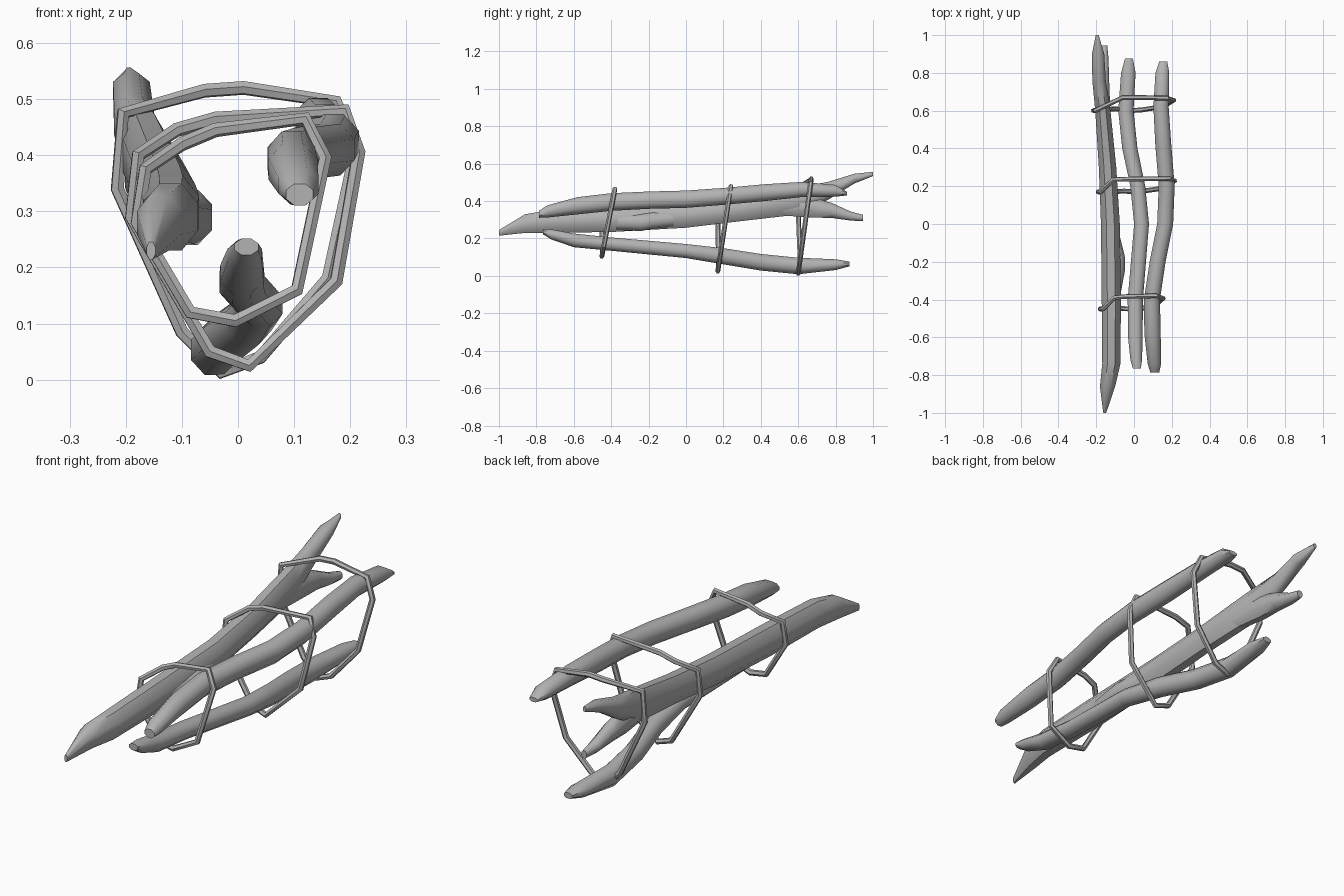
import bpy
import bmesh
import math
from mathutils import Vector

default_cube = bpy.data.objects.get("Cube")
if default_cube:
    bpy.data.objects.remove(default_cube, do_unlink=True)

# One plain grey for everything
grey = bpy.data.materials.new("weathered grey")
grey.use_nodes = True
grey.diffuse_color = (0.45, 0.45, 0.45, 1)
grey.node_tree.nodes["Principled BSDF"].inputs["Base Color"].default_value = grey.diffuse_color

SIDES = 8


def smooth(obj, degrees):
    bpy.ops.object.select_all(action="DESELECT")
    obj.select_set(True)
    bpy.context.view_layer.objects.active = obj
    bpy.ops.object.shade_smooth_by_angle(angle=math.radians(degrees))


def make_log(name, stations):
    """Loft eight-sided sections along y; each station is x, y, z, half width, half height."""
    bm = bmesh.new()
    rings = []
    for x, y, z, width, height in stations:
        ring = []
        for i in range(SIDES):
            angle = math.tau * (i + 0.5) / SIDES
            ring.append(bm.verts.new((x + width * 1.04 * math.cos(angle), y,
                                      z + height * 1.04 * math.sin(angle))))
        rings.append(ring)
    for near, far in zip(rings, rings[1:]):
        for i in range(SIDES):
            j = (i + 1) % SIDES
            bm.faces.new((near[i], near[j], far[j], far[i]))
    bm.faces.new(rings[0])
    bm.faces.new(rings[-1])
    bmesh.ops.recalc_face_normals(bm, faces=bm.faces)
    mesh = bpy.data.meshes.new(name)
    bm.to_mesh(mesh)
    bm.free()
    mesh.materials.append(grey)
    obj = bpy.data.objects.new(name, mesh)
    bpy.context.collection.objects.link(obj)
    smooth(obj, 50)
    return obj


def make_hoop(name, base_y, outline):
    """Closed rod through x, z points; its top leans back while its right side stays upright."""
    low = min(z for x, z in outline)
    high = max(z for x, z in outline)
    curve = bpy.data.curves.new(name, "CURVE")
    curve.dimensions = "3D"
    curve.bevel_depth = 0.013
    curve.bevel_resolution = 1
    spline = curve.splines.new("POLY")
    spline.points.add(len(outline) - 1)
    spline.use_cyclic_u = True
    for point, (x, z) in zip(spline.points, outline):
        lean = 0 if x < -0.15 else 0.07 * (z - low) / (high - low)
        point.co = Vector((x, base_y + lean, z, 1))
    curve.materials.append(grey)
    obj = bpy.data.objects.new(name, curve)
    bpy.context.collection.objects.link(obj)
    bpy.ops.object.select_all(action="DESELECT")
    obj.select_set(True)
    bpy.context.view_layer.objects.active = obj
    bpy.ops.object.convert(target="MESH")
    smooth(bpy.context.view_layer.objects.active, 50)


# Thick forked log on the right, rising towards the back
make_log("forked_log", [
    (-.155, -1, .23, .008, .016),
    (-.14, -.86, .28, .042, .052),
    (-.12, -.74, .29, .05, .062),
    (-.12, -.4, .3, .053, .068),
    (-.125, 0, .32, .052, .065),
    (-.14, .3, .355, .048, .064),
    (-.165, .6, .4, .042, .075),
    (-.185, .76, .455, .037, .05),
    (-.19, .9, .52, .034, .027),
    (-.195, 1, .545, .008, .012),
])
make_log("forked_log_branch", [
    (-.15, .45, .37, .03, .045),
    (-.165, .68, .365, .038, .055),
    (-.165, .78, .35, .034, .042),
    (-.16, .88, .32, .026, .025),
    (-.155, .945, .31, .014, .018),
])
make_log("forked_log_knot", [
    (-.11, -.4, .29, .035, .045),
    (-.09, -.24, .285, .045, .047),
    (-.088, -.18, .295, .043, .045),
    (-.12, 0, .31, .03, .04),
])

# Slim upper log on the left
make_log("upper_log", [
    (.11, -.785, .33, .025, .02),
    (.108, -.74, .345, .037, .034),
    (.098, -.58, .375, .045, .048),
    (.095, -.4, .395, .044, .049),
    (.125, -.2, .405, .044, .048),
    (.165, 0, .41, .044, .048),
    (.173, .2, .425, .044, .047),
    (.155, .42, .445, .044, .047),
    (.143, .62, .462, .042, .042),
    (.15, .8, .455, .038, .033),
    (.155, .86, .44, .022, .01),
])

# Slim lower log, sloping down to the back
make_log("lower_log", [
    (.015, -.765, .237, .022, .015),
    (.012, -.72, .222, .032, .028),
    (.007, -.6, .19, .04, .038),
    (.007, -.4, .17, .042, .037),
    (.04, 0, .133, .041, .039),
    (.02, .2, .105, .041, .045),
    (-.022, .4, .073, .042, .046),
    (-.043, .6, .053, .042, .046),
    (-.03, .8, .06, .04, .03),
    (-.027, .875, .064, .022, .013),
])

# Three bent hoops tying the logs together
make_hoop("front_hoop", -.45, [
    (-.165, .375), (-.1, .42), (-.04, .445), (.12, .465), (.155, .395),
    (.105, .16), (-.005, .105), (-.085, .12), (-.18, .28)])
make_hoop("middle_hoop", .17, [
    (-.178, .4), (-.11, .445), (-.04, .465), (.19, .48), (.215, .405),
    (.175, .175), (.02, .025), (-.05, .05), (-.19, .29)])
make_hoop("back_hoop", .6, [
    (-.205, .475), (-.06, .515), (.01, .52), (.175, .495), (.21, .41),
    (.16, .18), (.04, .04), (-.03, .013), (-.1, .085), (-.215, .34)])
